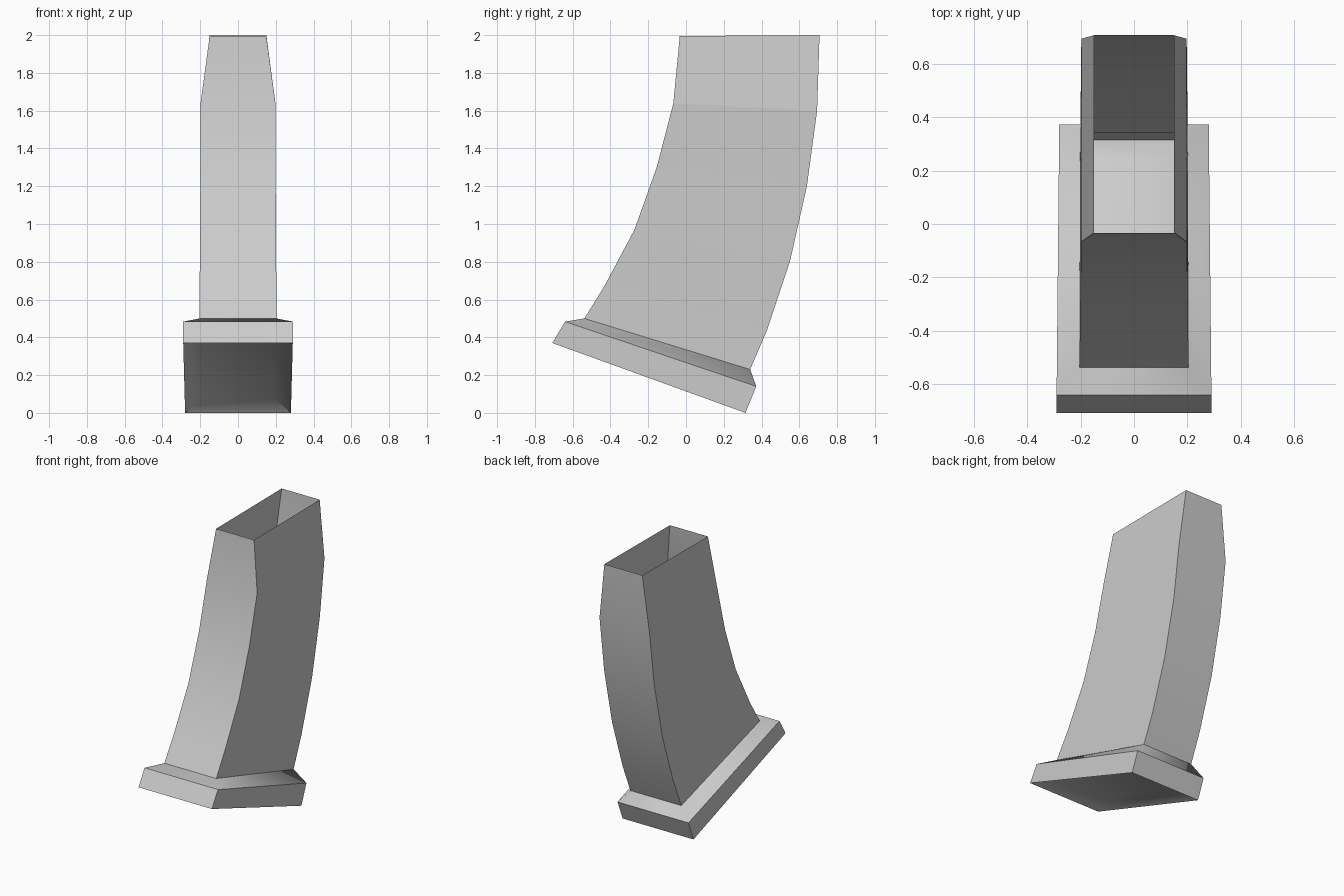
import bpy, bmesh
from mathutils import Vector

if "Cube" in bpy.data.objects:
    bpy.data.objects.remove(bpy.data.objects["Cube"])

# Cross-sections, bottom to top:
# (front y, front z, front half width, back y, back z, back half width)
sections = [
    (-0.708, 0.37, 0.290, 0.315, 0.00, 0.280),   # base plate underside
    (-0.640, 0.483, 0.290, 0.372, 0.14, 0.280),  # base plate rim
    (-0.538, 0.50, 0.205, 0.340, 0.23, 0.201),   # foot of the curved body
    (-0.430, 0.675, 0.203, 0.430, 0.44, 0.200),
    (-0.273, 0.97, 0.201, 0.550, 0.80, 0.199),
    (-0.155, 1.30, 0.199, 0.640, 1.20, 0.198),
    (-0.067, 1.64, 0.198, 0.694, 1.60, 0.197),   # shoulder, start of taper
    (-0.033, 1.995, 0.150, 0.707, 2.00, 0.150),  # open mouth
]

bm = bmesh.new()
rings = []
for fy, fz, fw, by, bz, bw in sections:
    rings.append([bm.verts.new(p) for p in
                  ((-fw, fy, fz), (fw, fy, fz), (bw, by, bz), (-bw, by, bz))])

# Walls between neighbouring sections: curved faces and lip smooth, sides flat
for level, (low, high) in enumerate(zip(rings, rings[1:])):
    for i in range(4):
        j = (i + 1) % 4
        face = bm.faces.new((low[i], low[j], high[j], high[i]))
        face.smooth = level == 1 or (level > 1 and i in (0, 2))

# Closed underside, shallowly dished; the top stays open
floor = bm.faces.new(rings[0][::-1])
floor.normal_update()
inward = -floor.normal
bmesh.ops.inset_region(bm, faces=[floor], thickness=0.12)
for v in floor.verts:
    v.co += inward * 0.05
for f in {f for v in floor.verts for f in v.link_faces}:
    f.smooth = True

# Sharp corners everywhere except around the lip and inside the dish
bm.normal_update()
ring_of = {v: n for n, ring in enumerate(rings) for v in ring}
for e in bm.edges:
    a, b = (ring_of.get(v, -1) for v in e.verts)
    lip_corner = {a, b} == {1, 2}
    if not lip_corner and e.calc_face_angle(0) > 0.6:
        e.smooth = False

mesh = bpy.data.meshes.new("curved_magazine")
bm.to_mesh(mesh)
bm.free()
magazine = bpy.data.objects.new("curved_magazine", mesh)
bpy.context.collection.objects.link(magazine)
